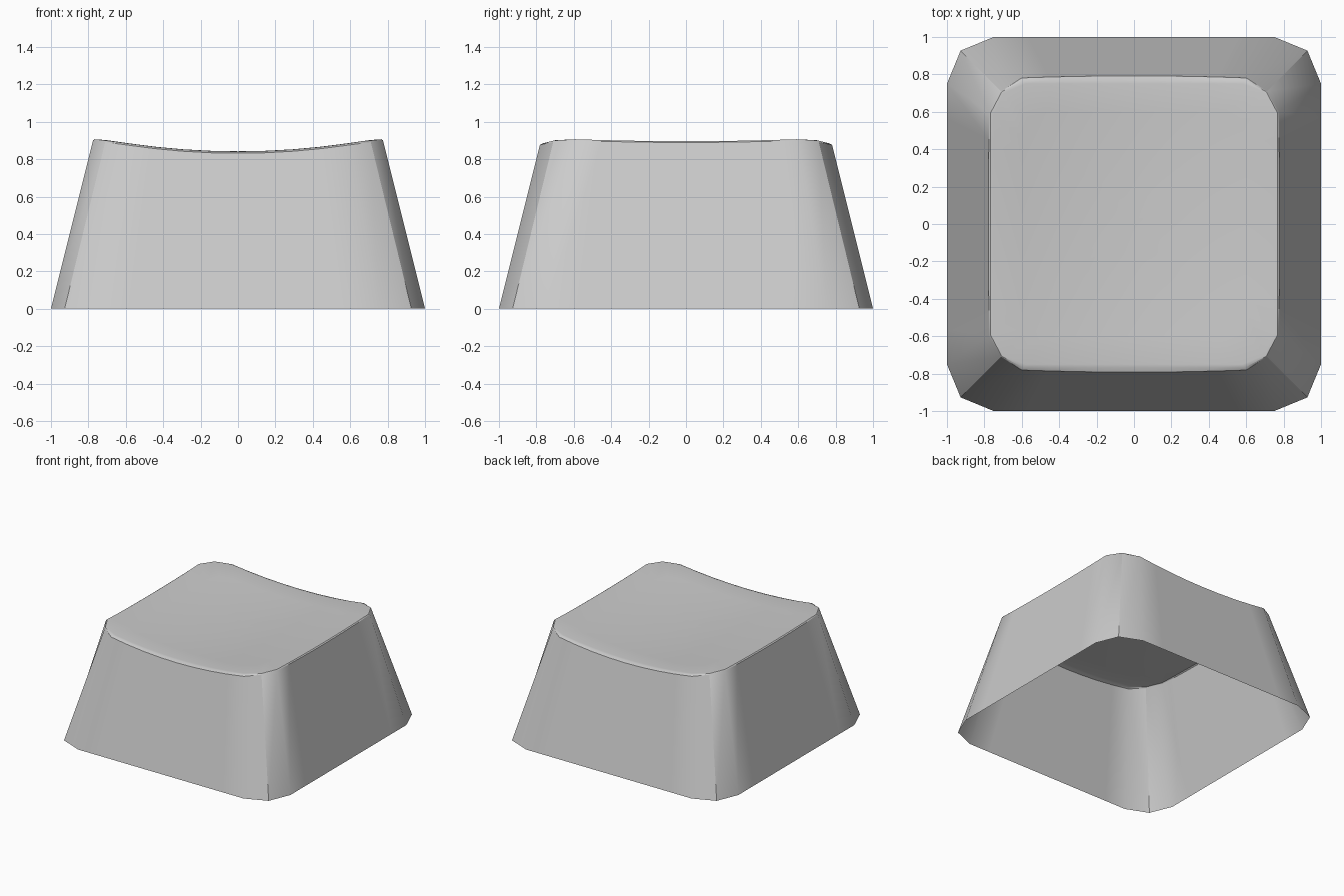
import bpy
import bmesh
import math
from mathutils import Vector, Matrix

cube = bpy.data.objects.get("Cube")
if cube:
    bpy.data.objects.remove(cube, do_unlink=True)

STEPS = 8        # segments along each straight side
SLOPE = 0.25     # inward lean of the walls


def dish(x, y):
    """Height of the scooped top surface."""
    return 0.825 + 0.125 * x * x + 0.03 * y * y


def outline(bm, half, straight, corner, height):
    """Ring of four straight sides joined by chamfered corners."""
    ring = []
    for turn in range(4):
        spin = Matrix.Rotation(turn * math.pi / 2, 3, "Z")
        side = [(-corner, -corner)]
        side += [(straight * (2 * i / STEPS - 1), -half) for i in range(STEPS + 1)]
        for x, y in side:
            p = spin @ Vector((x, y, 0))
            p.z = height(p)
            ring.append(bm.verts.new(p))
    return ring


def bridge(bm, lower, upper):
    for i in range(len(lower)):
        j = (i + 1) % len(lower)
        bm.faces.new((lower[i], lower[j], upper[j], upper[i]))


bm = bmesh.new()

# Open skirt and its leaning walls
base = outline(bm, 1.0, 0.75, 0.927, lambda p: 0)
wall_top = outline(bm, 0.78, 0.6, 0.71, lambda p: dish(p.x, p.y) - 0.012)
for v in wall_top:
    lean = 1 - SLOPE * v.co.z
    axis = 0 if abs(v.co.x) > abs(v.co.y) else 1
    if abs(abs(v.co.x) - abs(v.co.y)) > 0.01:
        v.co[axis] = math.copysign(lean, v.co[axis])
bridge(bm, base, wall_top)

# Narrow rounded rim
rim_mid = outline(bm, 0.768, 0.592, 0.707, lambda p: dish(p.x, p.y) - 0.003)
rim = outline(bm, 0.75, 0.58, 0.70, lambda p: dish(p.x, p.y))
bridge(bm, wall_top, rim_mid)
bridge(bm, rim_mid, rim)

# Scooped top, shrinking rings closed by a fan
last = rim
for scale in (0.8, 0.6, 0.4, 0.2):
    ring = outline(bm, 0.75 * scale, 0.58 * scale, 0.70 * scale,
                   lambda p: dish(p.x, p.y))
    bridge(bm, last, ring)
    last = ring
centre = bm.verts.new((0, 0, dish(0, 0)))
for i in range(len(last)):
    bm.faces.new((last[i], last[(i + 1) % len(last)], centre))

bmesh.ops.recalc_face_normals(bm, faces=bm.faces)
mesh = bpy.data.meshes.new("key_cap")
bm.to_mesh(mesh)
bm.free()

# Plain grey plastic
grey = bpy.data.materials.new("light_grey_plastic")
grey.use_nodes = True
colour = (0.6, 0.6, 0.6, 1)
grey.diffuse_color = colour
grey.node_tree.nodes["Principled BSDF"].inputs["Base Color"].default_value = colour
mesh.materials.append(grey)

cap = bpy.data.objects.new("key_cap", mesh)
bpy.context.collection.objects.link(cap)
bpy.context.view_layer.objects.active = cap
cap.select_set(True)
bpy.ops.object.shade_smooth_by_angle(angle=math.radians(30))
